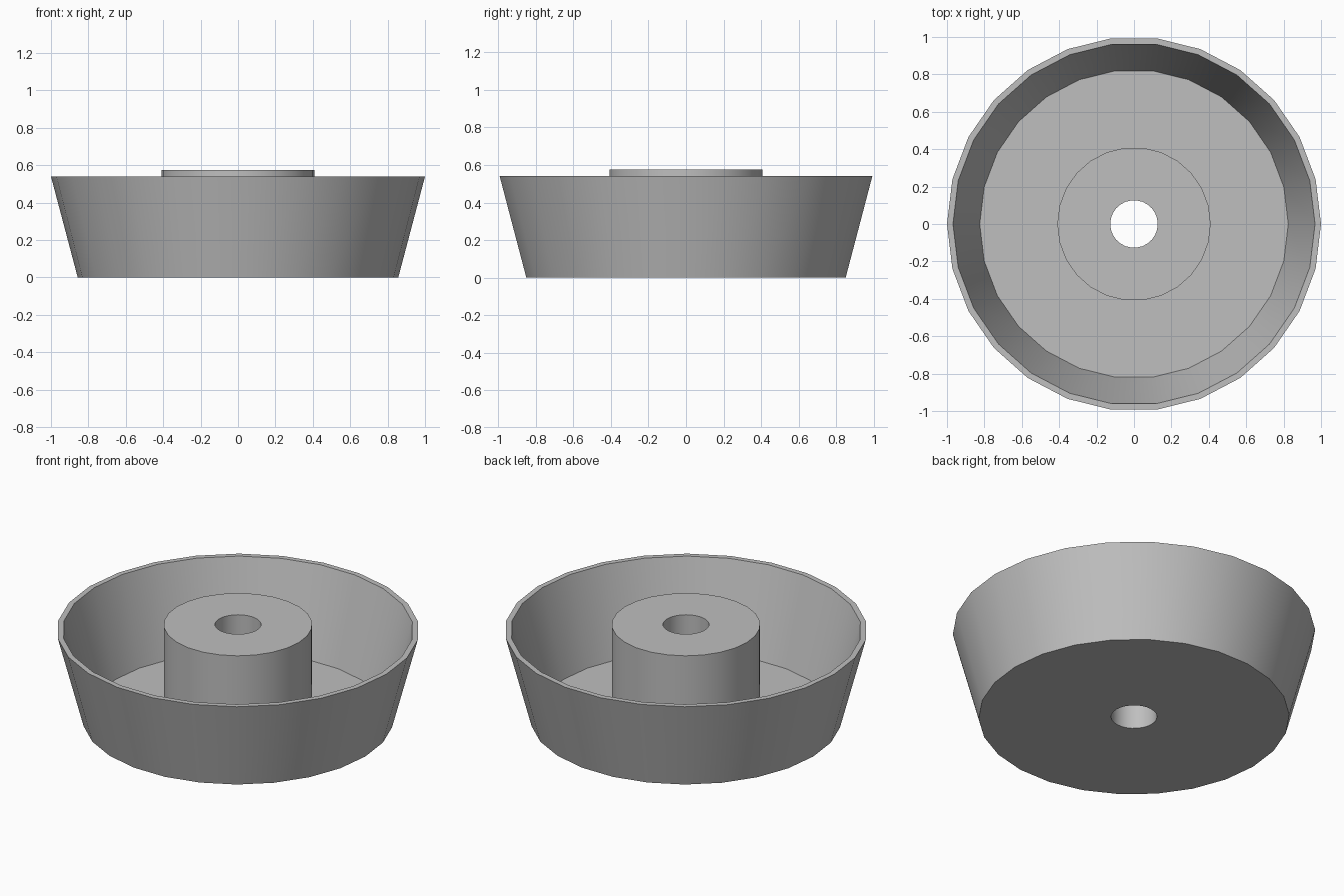
import bpy
import bmesh
import math

cube = bpy.data.objects.get("Cube")
if cube:
    bpy.data.objects.remove(cube, do_unlink=True)

SEGMENTS = 26

# Plain grey material
GREY = (0.52, 0.52, 0.52, 1.0)
grey = bpy.data.materials.new("plain grey")
grey.use_nodes = True
grey.diffuse_color = GREY
grey.node_tree.nodes["Principled BSDF"].inputs["Base Color"].default_value = GREY


def lathe(name, profile, material):
    """Revolve a closed (radius, height) profile around the z axis."""
    bm = bmesh.new()
    rings = []
    for i in range(SEGMENTS):
        a = math.tau * i / SEGMENTS
        rings.append([bm.verts.new((r * math.cos(a), r * math.sin(a), z))
                      for r, z in profile])
    for i, ring in enumerate(rings):
        following = rings[(i + 1) % SEGMENTS]
        for j in range(len(profile)):
            k = (j + 1) % len(profile)
            bm.faces.new((ring[j], following[j], following[k], ring[k]))
    bmesh.ops.recalc_face_normals(bm, faces=bm.faces)
    mesh = bpy.data.meshes.new(name)
    bm.to_mesh(mesh)
    bm.free()
    mesh.materials.append(material)
    obj = bpy.data.objects.new(name, mesh)
    bpy.context.collection.objects.link(obj)
    bpy.ops.object.select_all(action='DESELECT')
    obj.select_set(True)
    bpy.context.view_layer.objects.active = obj
    bpy.ops.object.shade_smooth_by_angle(angle=math.radians(30))
    return obj


# Tapered cup with a thin wall and floor, and a bored hub in the middle
lathe("cup_with_hub", [
    (0.127, 0.0),     # bore, bottom
    (0.857, 0.0),     # outer wall, bottom
    (1.0, 0.54),      # rim, outside
    (0.968, 0.54),    # rim, inside
    (0.825, 0.02),    # floor edge
    (0.41, 0.02),     # hub base
    (0.41, 0.575),    # hub top
    (0.127, 0.575),   # bore, top
], grey)
